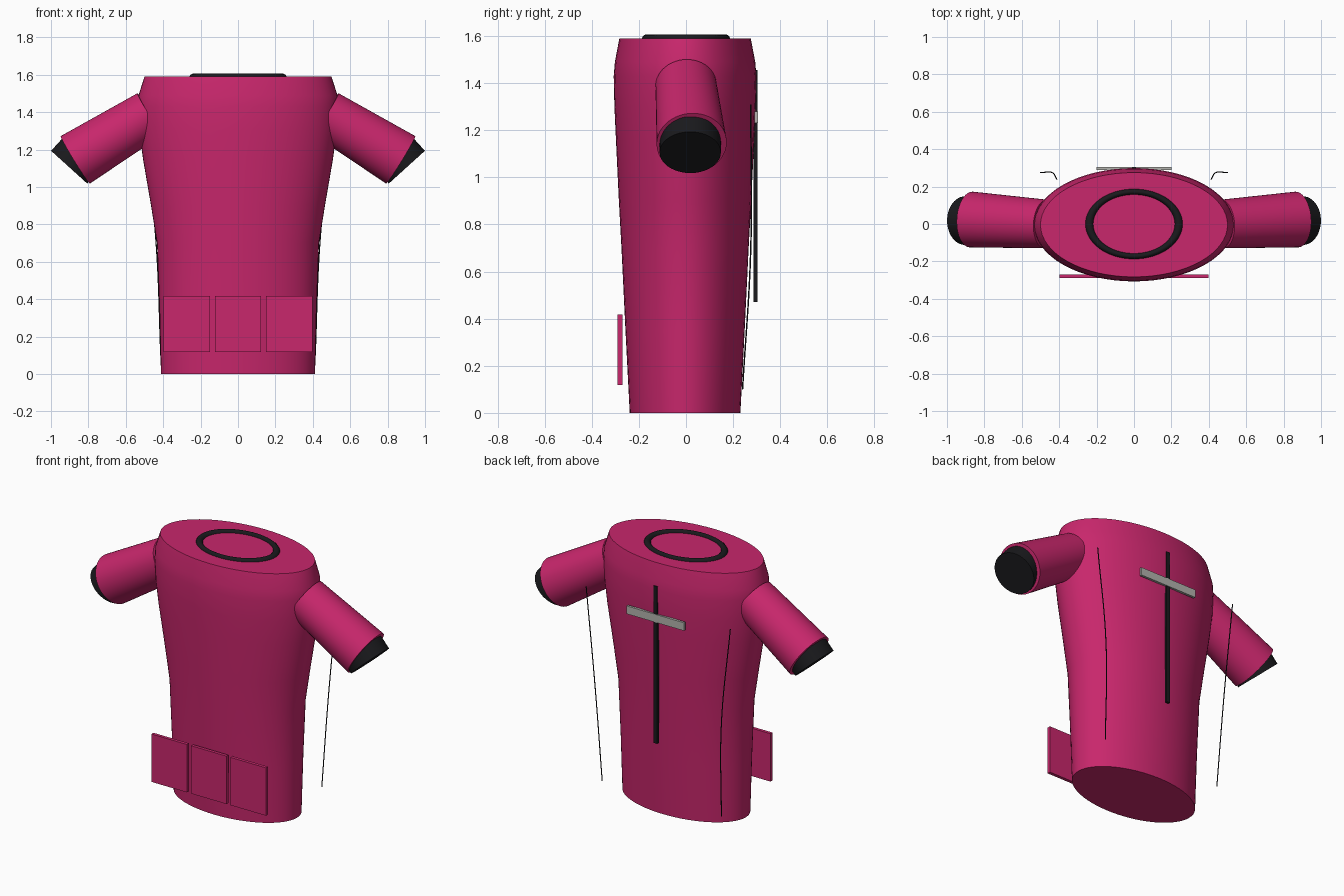
import bpy, math
from mathutils import Vector

if "Cube" in bpy.data.objects:
    bpy.data.objects.remove(bpy.data.objects["Cube"])


def material(name, rgb):
    m = bpy.data.materials.new(name)
    m.diffuse_color = (*rgb, 1)
    m.use_nodes = True
    m.node_tree.nodes["Principled BSDF"].inputs["Base Color"].default_value = m.diffuse_color
    return m


PINK = material("pink_fabric", (0.58, 0.02, 0.15))
BLACK = material("black_trim", (0.01, 0.01, 0.012))
SILVER = material("reflective_tape", (0.45, 0.45, 0.42))


def finish(ob, name, mat, smooth=True):
    ob.name = name
    ob.data.materials.append(mat)
    if smooth:
        bpy.ops.object.select_all(action='DESELECT')
        ob.select_set(True)
        bpy.context.view_layer.objects.active = ob
        bpy.ops.object.shade_smooth_by_angle(angle=math.radians(35))
    return ob


def box(name, lo, hi, mat):
    lo, hi = Vector(lo), Vector(hi)
    bpy.ops.mesh.primitive_cube_add(size=1, location=(lo + hi) / 2)
    ob = bpy.context.object
    ob.scale = hi - lo
    return finish(ob, name, mat, False)


def tube(name, a, b, ra, rb, mat):
    # capped cone from point a to point b
    a, b = Vector(a), Vector(b)
    bpy.ops.mesh.primitive_cone_add(vertices=48, radius1=ra, radius2=rb,
                                    depth=(b - a).length, location=(a + b) / 2,
                                    rotation=(b - a).to_track_quat('Z', 'Y').to_euler())
    return finish(bpy.context.object, name, mat)


def loft(name, rings, mat, n=64, cy=-0.004):
    # closed stack of ellipses: (z, x radius, y radius)
    verts = [(rx * math.cos(2 * math.pi * i / n), cy + ry * math.sin(2 * math.pi * i / n), z)
             for z, rx, ry in rings for i in range(n)]
    faces = [(r * n + i, r * n + (i + 1) % n, (r + 1) * n + (i + 1) % n, (r + 1) * n + i)
             for r in range(len(rings) - 1) for i in range(n)]
    faces += [tuple(range(n))[::-1], tuple(range(len(verts) - n, len(verts)))]
    me = bpy.data.meshes.new(name)
    me.from_pydata(verts, [], faces)
    ob = bpy.data.objects.new(name, me)
    bpy.context.collection.objects.link(ob)
    return finish(ob, name, mat)


# Jersey body
loft("body", [(0, .412, .235), (.35, .42, .253), (.7, .433, .27), (.9, .465, .281),
              (1.15, .508, .293), (1.3, .528, .3), (1.43, .535, .303), (1.49, .532, .298),
              (1.59, .5, .279)], PINK)

# Collar ring
bpy.ops.mesh.primitive_torus_add(major_radius=.239, minor_radius=.022, major_segments=64,
                                 minor_segments=16, location=(0, 0, 1.584))
bpy.context.object.scale = (1, .72, 1)
finish(bpy.context.object, "collar", BLACK)

# Sleeves, cuffs and side piping
for side, s in (("right", 1), ("left", -1)):
    tube(f"sleeve_{side}", (s * .47, 0, 1.39), (s * .87, .024, 1.145), .13, .149, PINK)
    tube(f"cuff_{side}", (s * .845, .018, 1.17), (s * .903, .018, 1.106), .13, .13, BLACK)
    cu = bpy.data.curves.new(f"piping_{side}", 'CURVE')
    cu.dimensions = '3D'
    cu.bevel_depth = .003
    cu.bevel_resolution = 2
    cu.use_fill_caps = True
    sp = cu.splines.new('BEZIER')
    pts = [(.5, .275, 1.31), (.438, .275, .7), (.413, .24, .1)]
    sp.bezier_points.add(len(pts) - 1)
    for bp, (x, y, z) in zip(sp.bezier_points, pts):
        bp.co = (s * x, y, z)
        bp.handle_left_type = bp.handle_right_type = 'AUTO'
    ob = bpy.data.objects.new(f"piping_{side}", cu)
    ob.data.materials.append(BLACK)
    bpy.context.collection.objects.link(ob)

# Three pockets
for i in (-1, 0, 1):
    box(f"pocket_{i + 2}", (i * .274 - .123, -.29, .118), (i * .274 + .123, -.27, .418), PINK)

# Zip and reflective strip
box("zip", (-.012, .287, .47), (.012, .303, 1.455), BLACK)
box("reflective_strip", (-.2, .29, 1.23), (.2, .305, 1.28), SILVER)
